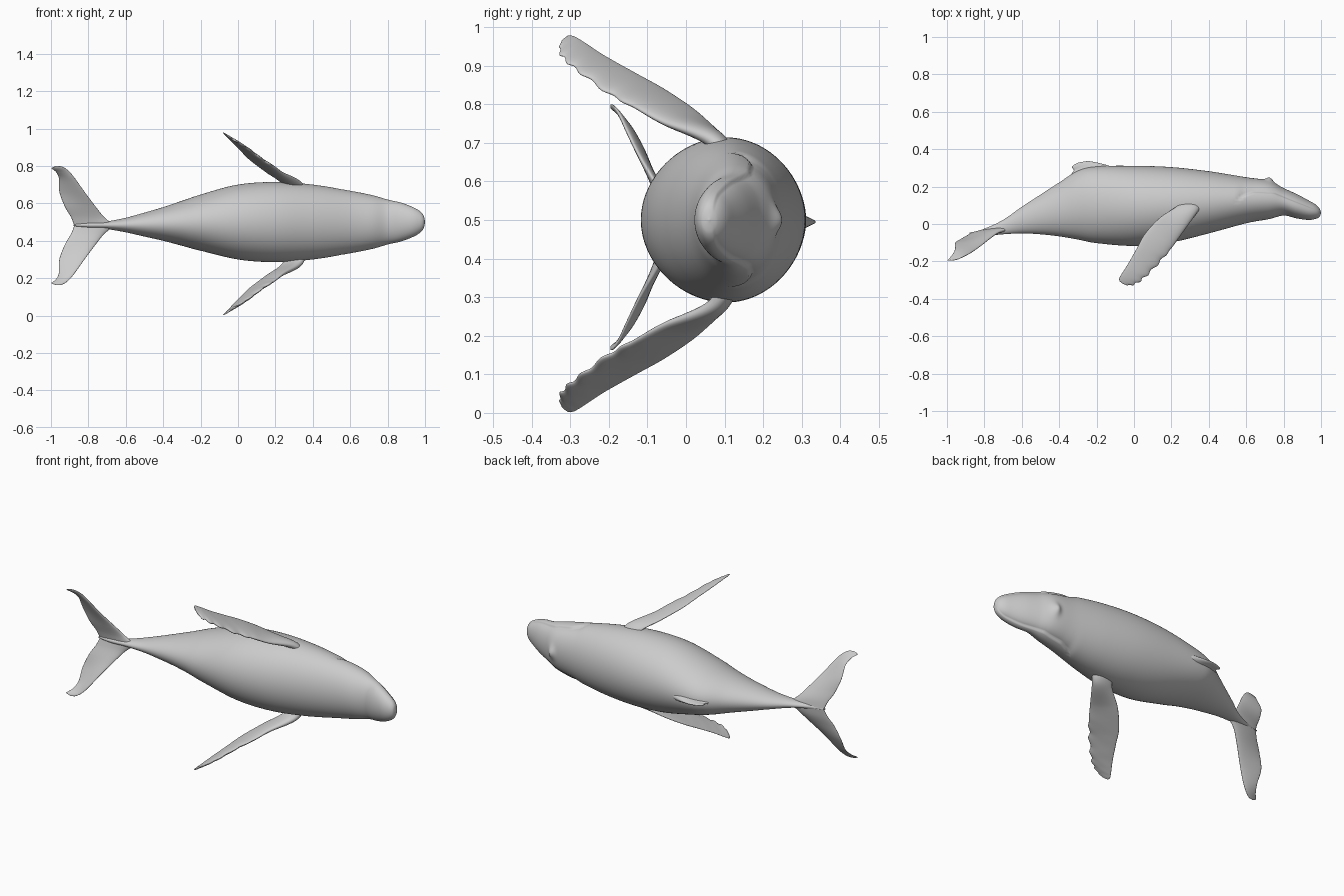
import bpy, bmesh
from math import sin, cos, pi, exp
from mathutils import Vector

if "Cube" in bpy.data.objects:
    bpy.data.objects.remove(bpy.data.objects["Cube"])


def spline(rows, s):
    """Smooth curve through table rows; s runs from 0 to len(rows) - 1."""
    i = min(int(s), len(rows) - 2)
    t = s - i
    a, b, c, d = (rows[min(max(k, 0), len(rows) - 1)] for k in (i - 1, i, i + 1, i + 2))
    return [0.5 * (2*q + (r - p)*t + (2*p - 5*q + 4*r - w)*t*t + (3*q - p - 3*r + w)*t**3)
            for p, q, r, w in zip(a, b, c, d)]


def smooth(v):
    v = min(max(v, 0), 1)
    return v * v * (3 - 2 * v)


def loft(name, rings):
    bm = bmesh.new()
    vs = [[bm.verts.new(p) for p in ring] for ring in rings]
    n = len(vs[0])
    for a, b in zip(vs, vs[1:]):
        for k in range(n):
            bm.faces.new((a[k], a[(k + 1) % n], b[(k + 1) % n], b[k]))
    bm.faces.new(vs[0])
    bm.faces.new(vs[-1])
    bmesh.ops.recalc_face_normals(bm, faces=bm.faces)
    for f in bm.faces:
        f.smooth = True
    me = bpy.data.meshes.new(name)
    bm.to_mesh(me)
    bm.free()
    ob = bpy.data.objects.new(name, me)
    bpy.context.collection.objects.link(ob)
    return ob


def blade(name, rows, centre=0.0, side=1, steps=80, n=32, knobs=0.0):
    """Foil-section fin. Row: leading x y z, trailing x y z, half thickness."""
    rings = []
    for j in range(steps + 1):
        u = j / steps
        s = u * (len(rows) - 1)
        r = spline(rows, s)
        r2 = spline(rows, min(s + 0.05, len(rows) - 1))
        r1 = spline(rows, max(s - 0.05, 0))
        lead, trail = Vector(r[:3]), Vector(r[3:6])
        span = Vector(r2[:3]) + Vector(r2[3:6]) - Vector(r1[:3]) - Vector(r1[3:6])
        chord = trail - lead
        nor = chord.cross(span).normalized()
        if knobs:
            lead -= chord.normalized() * knobs * sin(u * 62) * smooth((u - .35) / .15) * smooth((1 - u) / .1)
            chord = trail - lead
        ring = []
        for k in range(n):
            a = 2 * pi * k / n
            c = (1 - cos(a)) / 2
            p = lead + chord * c + nor * r[6] * sin(a) * (1.2 - 0.6 * c)
            ring.append((p.x, p.y, centre + side * p.z))
        rings.append(ring)
    return loft(name, rings)


# Body: x, back height, belly height, half width
BODY = [
    (1.0, .062, .058, .002), (.992, .083, .038, .035), (.97, .105, .027, .06),
    (.93, .128, .022, .082), (.87, .16, .03, .104), (.8, .192, .045, .120),
    (.72, .232, .026, .143), (.6, .25, .004, .167), (.4, .282, -.05, .2),
    (.2, .304, -.098, .214), (0, .311, -.117, .2), (-.2, .308, -.102, .15),
    (-.3, .285, -.083, .12), (-.4, .222, -.066, .09), (-.5, .157, -.055, .064),
    (-.6, .092, -.05, .039), (-.7, .022, -.055, .021), (-.8, -.025, -.064, .014),
    (-.88, -.047, -.058, .004)]
# Mouth line height by station along the head
MOUTH = [(.54, .08), (.555, .115), (.585, .147), (.64, .166), (.75, .160), (.86, .115), (.95, .08), (1.0, .066)]


def mouth_height(x):
    for (x0, y0), (x1, y1) in zip(MOUTH, MOUTH[1:]):
        if x <= x1:
            return y0 + (y1 - y0) * (x - x0) / (x1 - x0)
    return MOUTH[-1][1]


rings = []
STEPS, SIDES = 240, 144
for j in range(STEPS + 1):
    x, top, bot, half = spline(BODY, j / STEPS * (len(BODY) - 1))
    centre = 0.5 - 0.017 * smooth(-x / 0.7)
    ring = []
    for k in range(SIDES):
        a = 2 * pi * k / SIDES
        y = (top + bot) / 2 + sin(a) * (top - bot) / 2
        z = cos(a) * half
        if x > 0.54:
            # Upper jaw sits inside the lower lip
            d = y - mouth_height(x)
            z *= 1 - .085 * smooth((x - .54) / .05) * smooth(d / .008) * exp(-max(d, 0) / .06)
            # Blowhole ridge
            if sin(a) > 0:
                y += .018 * exp(-((x - .725) / .022) ** 2 - (z / .035) ** 2)
        ring.append((x, y, centre + z))
    rings.append(ring)
loft("body", rings)

# Pectoral flippers, z measured from the mid plane
FLIPPER = [
    (.37, .10, .13, .25, .14, .13, .03),
    (.345, .07, .21, .235, .10, .215, .024),
    (.25, -.06, .262, .14, .035, .285, .017),
    (.20, -.13, .30, .06, -.05, .345, .014),
    (.14, -.20, .338, .015, -.13, .39, .012),
    (.075, -.268, .388, -.03, -.21, .435, .010),
    (.025, -.310, .422, -.062, -.26, .468, .008),
    (-.02, -.328, .448, -.078, -.288, .485, .006),
    (-.055, -.322, .475, -.078, -.305, .488, .002)]
# Tail flukes
FLUKE = [
    (-.66, -.025, 0, -.875, -.05, 0, .016),
    (-.715, -.04, .045, -.893, -.062, .045, .015),
    (-.76, -.07, .10, -.925, -.08, .10, .013),
    (-.82, -.118, .18, -.955, -.10, .18, .010),
    (-.87, -.153, .25, -.957, -.135, .25, .008),
    (-.905, -.172, .292, -.972, -.165, .285, .006),
    (-.94, -.188, .315, -.992, -.188, .302, .004),
    (-.972, -.195, .318, -.998, -.195, .308, .0015)]
for side, word in ((1, "left"), (-1, "right")):
    blade("flipper_" + word, FLIPPER, .49, side, 120, 32, .006)
    blade("fluke_" + word, FLUKE, .481, side)

# Dorsal fin
DORSAL = [
    (-.06, .26, 0, -.38, .20, 0, .05),
    (-.12, .305, 0, -.335, .268, 0, .026),
    (-.17, .322, 0, -.322, .288, 0, .015),
    (-.215, .332, 0, -.331, .302, 0, .009),
    (-.245, .336, 0, -.322, .316, 0, .005),
    (-.262, .335, 0, -.295, .329, 0, .001)]
blade("dorsal_fin", DORSAL, .495)
